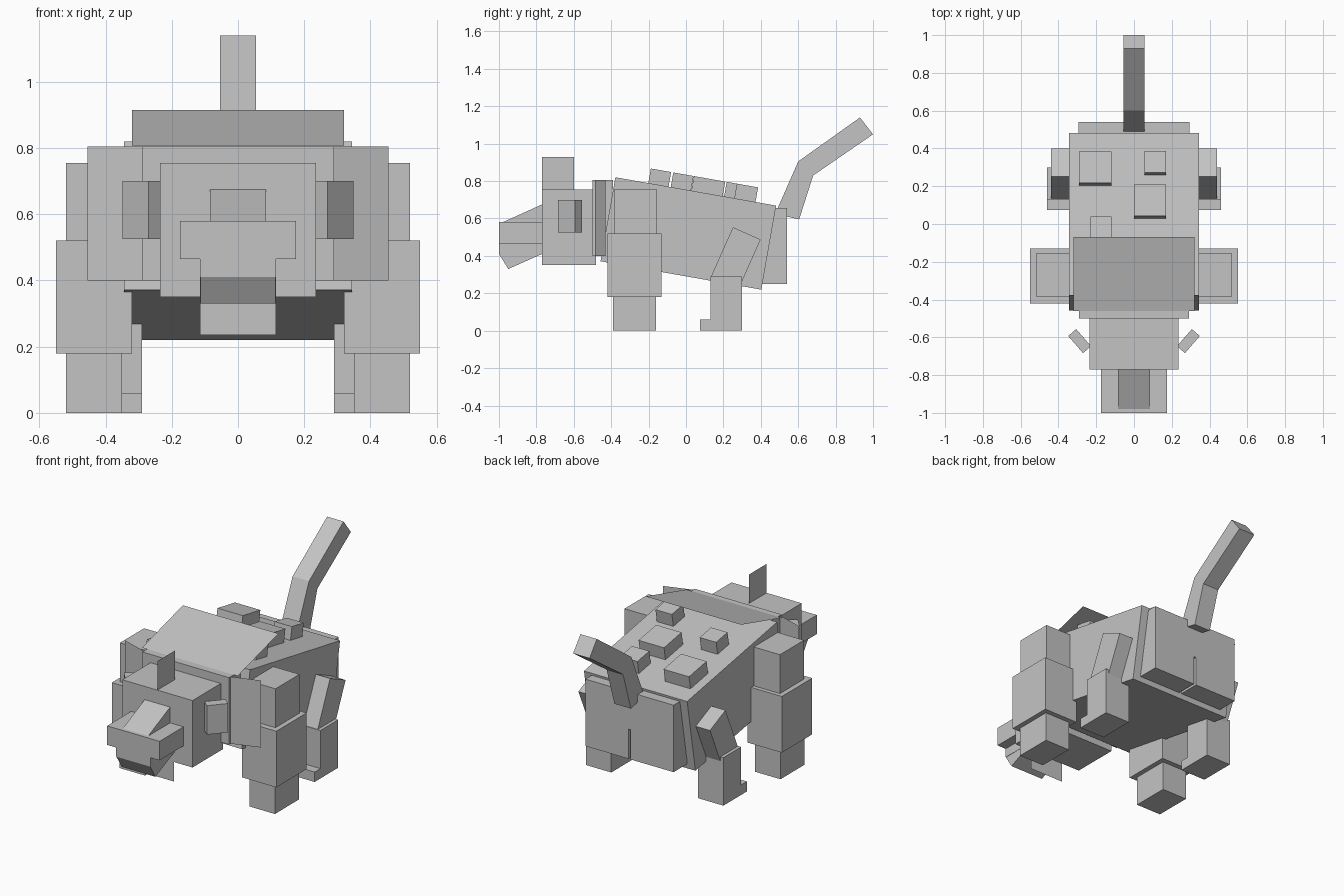
import bpy, bmesh, math
from mathutils import Matrix

cube = bpy.data.objects.get("Cube")
if cube:
    bpy.data.objects.remove(cube, do_unlink=True)

grey = bpy.data.materials.new("plain_grey")
grey.use_nodes = True
COLOUR = (0.55, 0.55, 0.55, 1)
grey.diffuse_color = COLOUR
grey.node_tree.nodes["Principled BSDF"].inputs["Base Color"].default_value = COLOUR


def finish(name, bm):
    mesh = bpy.data.meshes.new(name)
    bm.to_mesh(mesh)
    bm.free()
    mesh.materials.append(grey)
    obj = bpy.data.objects.new(name, mesh)
    bpy.context.scene.collection.objects.link(obj)
    return obj


def box(name, x, y, z, pitch=0, yaw=0):
    """Box from (min, max) ranges, turned about its own centre."""
    bm = bmesh.new()
    bmesh.ops.create_cube(bm, size=1)
    size = [r[1] - r[0] for r in (x, y, z)]
    centre = [(r[0] + r[1]) / 2 for r in (x, y, z)]
    turn = Matrix.Rotation(math.radians(yaw), 4, 'Z') @ Matrix.Rotation(math.radians(pitch), 4, 'X')
    bm.transform(Matrix.Translation(centre) @ turn @ Matrix.Diagonal((*size, 1)))
    return finish(name, bm)


def prism(name, half_width, profile):
    """Side outline of (y, z) points extruded across x."""
    bm = bmesh.new()
    face = bm.faces.new([bm.verts.new((-half_width, y, z)) for y, z in profile])
    out = bmesh.ops.extrude_face_region(bm, geom=[face])
    verts = [v for v in out["geom"] if isinstance(v, bmesh.types.BMVert)]
    bmesh.ops.translate(bm, verts=verts, vec=(2 * half_width, 0, 0))
    bmesh.ops.recalc_face_normals(bm, faces=bm.faces)
    return finish(name, bm)


def sheet(name, corners):
    bm = bmesh.new()
    bm.faces.new([bm.verts.new(c) for c in corners])
    return finish(name, bm)


# Sloping body with rump
box("body", (-.345, .345), (-.424, .449), (.292, .748), pitch=-10)
box("rump", (-.295, .295), (.41, .54), (.43, .655))

# Blocks along the back, tilted with the body
bumps = [(.15, .26, -.2, -.09), (-.23, -.12, -.08, .03), (0, .17, .03, .2),
         (-.29, -.12, .205, .375), (.055, .17, .26, .375)]
for i, (x0, x1, y0, y1) in enumerate(bumps):
    top = .82 - .176 * ((y0 + y1) / 2 + .38)
    box(f"back_bump_{i + 1}", (x0, x1), (y0, y1), (top - .05, top + .08), pitch=-10)

# Head, muzzle and chin
box("neck", (-.29, .29), (-.5, -.39), (.4, .805))
box("head", (-.235, .235), (-.77, -.48), (.35, .755))
box("upper_muzzle", (-.175, .175), (-1, -.77), (.465, .58))
box("lower_muzzle", (-.115, .115), (-1, -.77), (.41, .465))
prism("chin", .113, [(-1, .41), (-.95, .33), (-.77, .41)])
prism("nose_ridge", .085, [(-.98, .58), (-.77, .675), (-.77, .58)])

# Thin fur sheets: crest, beard and mane
sheet("head_crest", [(0, -.77, .755), (0, -.6, .755), (0, -.6, .93), (0, -.77, .93)])
sheet("beard", [(-.115, -.775, .235), (.115, -.775, .235), (.115, -.775, .41), (-.115, -.775, .41)])
sheet("mane", [(-.32, -.46, .808), (.32, -.46, .808), (.32, -.07, .915), (-.32, -.07, .915)])

# Bent tail
prism("tail", .055, [(.49, .655), (.6, .905), (.93, 1.14), (1, 1.05), (.68, .83), (.605, .595), (.54, .61)])

# Paired parts
for side, s in (("left", 1), ("right", -1)):
    def pair(name, x, y, z, **turn):
        turn["yaw"] = s * turn.get("yaw", 0)
        return box(f"{side}_{name}", sorted((s * x[0], s * x[1])), y, z, **turn)

    pair("ear", (.228, .348), (-.648, -.592), (.525, .7), yaw=49)
    pair("rump_flap", (.008, .295), (.41, .54), (.25, .43))
    pair("shoulder", (.33, .52), (-.385, -.155), (.5, .755))
    pair("front_leg", (.32, .55), (-.42, -.13), (.18, .52))
    pair("front_foot", (.35, .52), (-.39, -.16), (0, .18))
    pair("hind_thigh", (.3, .44), (.184, .346), (.237, .533), pitch=-24)
    pair("hind_leg", (.29, .46), (.13, .3), (0, .29))
    pair("hind_toe", (.29, .46), (.075, .13), (0, .06))
    sheet(f"{side}_ruff", [(s * .29, -.485, .4), (s * .455, -.43, .4),
                           (s * .455, -.43, .805), (s * .29, -.485, .805)])
